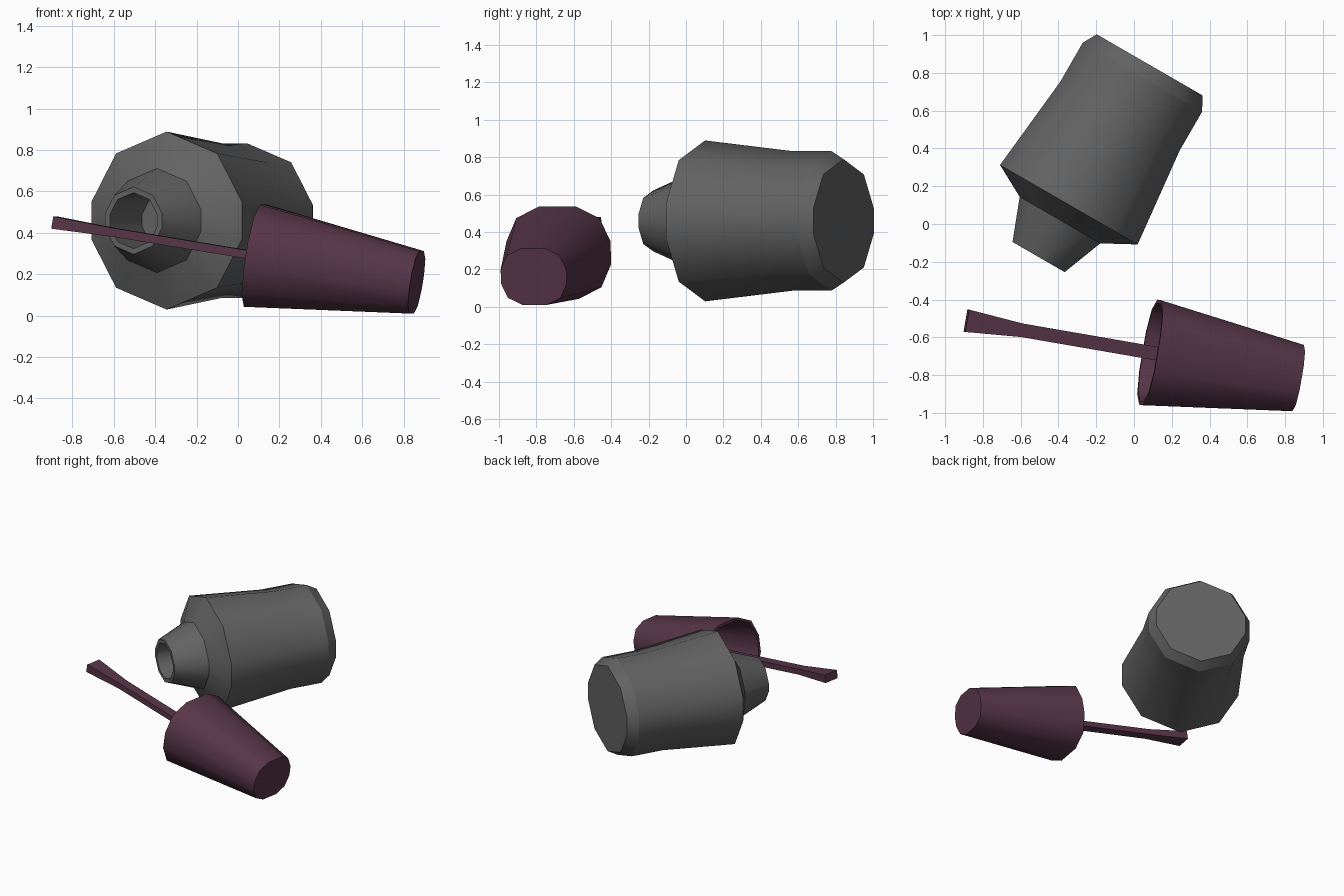
import bpy, bmesh, math
from mathutils import Vector

cube = bpy.data.objects.get("Cube")
if cube:
    bpy.data.objects.remove(cube, do_unlink=True)


def material(name, rgb):
    m = bpy.data.materials.new(name)
    m.use_nodes = True
    m.diffuse_color = (*rgb, 1)
    m.node_tree.nodes["Principled BSDF"].inputs["Base Color"].default_value = (*rgb, 1)
    return m


grey = material("dark grey", (0.125, 0.125, 0.125))
plum = material("plum", (0.095, 0.036, 0.066))


def loft(name, origin, axis, section, rings, mat, smooth_rings=(), smooth=True):
    """Sweep a section along an axis; rings are (distance, half width, half height)."""
    axis = Vector(axis).normalized()
    side = axis.cross(Vector((0, 0, 1))).normalized()
    up = side.cross(axis)
    bm = bmesh.new()
    loops = [[bm.verts.new(Vector(origin) + axis * t + side * (u * w) + up * (v * h))
              for u, v in section] for t, w, h in rings]
    n = len(section)
    for a, b in zip(loops, loops[1:]):
        for i in range(n):
            j = (i + 1) % n
            bm.faces.new((a[i], a[j], b[j], b[i])).smooth = smooth
    bm.faces.new(loops[0])
    bm.faces.new(loops[-1])
    # crisp edge around every ring that is not listed as smooth
    for k, loop in enumerate(loops):
        if k not in smooth_rings:
            for i in range(n):
                bm.edges.get((loop[i], loop[(i + 1) % n])).smooth = False
    bmesh.ops.recalc_face_normals(bm, faces=bm.faces)
    mesh = bpy.data.meshes.new(name)
    bm.to_mesh(mesh)
    bm.free()
    mesh.materials.append(mat)
    obj = bpy.data.objects.new(name, mesh)
    bpy.context.collection.objects.link(obj)
    return obj


# Bottle lying on its side: neck bore, lip, neck, shoulder, waist, bevelled base
half = [0, 41, 78, 102, 139]
angles = [math.radians(a + turn) for turn in (0, 180) for a in half]
bottle_section = [(math.sin(a), math.cos(a)) for a in angles]
bottle_profile = [(0.3, 0.13), (0, 0.135), (0, 0.163), (0.226, 0.252), (0.32, 0.43),
                  (0.86, 0.373), (1.1, 0.373), (1.175, 0.33)]
loft("bottle", (-0.505, -0.175, 0.459), (0.5, 0.866, 0), bottle_section,
     [(t, r, r) for t, r in bottle_profile], grey, smooth_rings=(5,))

# Hollow tapered cap
cap_origin, cap_axis = (0.085, -0.68, 0.289), (1, -0.173, -0.165)
corner = [(0.36, 1), (0.8, 0.75), (1, 0.25)]
right = corner + [(u, -v) for u, v in reversed(corner)]
cap_section = right + [(-u, -v) for u, v in right]
loft("cap", cap_origin, cap_axis, cap_section,
     [(0.76, 0.16, 0.135), (0, 0.262, 0.232), (0, 0.282, 0.25), (0.8, 0.178, 0.153)], plum)

# Flat applicator stem that flares at the tip
square = [(1, 1), (1, -1), (-1, -1), (-1, 1)]
loft("brush_stem", cap_origin, cap_axis, square,
     [(-1.0, 0.06, 0.03), (-0.7, 0.036, 0.021), (0.77, 0.036, 0.019)], plum, smooth=False)
